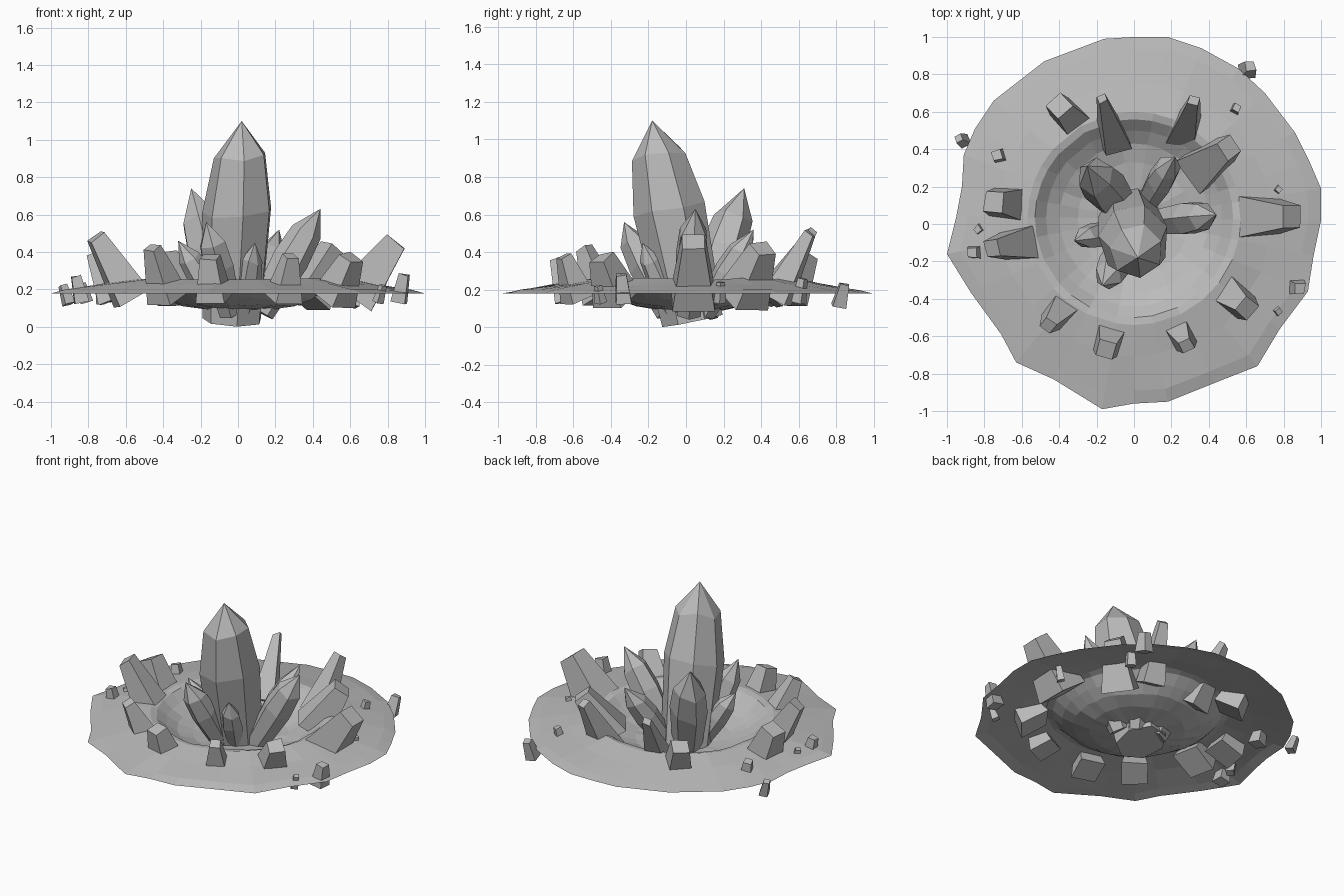
import bpy, bmesh, math, random
from mathutils import Vector

random.seed(4)

stone = bpy.data.materials.new("grey stone")
stone.diffuse_color = (0.5, 0.5, 0.5, 1)


def make_object(name, bm):
    mesh = bpy.data.meshes.new(name)
    bm.to_mesh(mesh)
    bm.free()
    mesh.materials.append(stone)
    obj = bpy.data.objects.new(name, mesh)
    bpy.context.collection.objects.link(obj)
    return obj


def shard(name, base, tip, profile, sides, turn=0.0, jitter=0.08, pointed=True):
    """Faceted crystal along base->tip; profile holds (fraction, radius) rings."""
    base, tip = Vector(base), Vector(tip)
    axis = tip - base
    u = axis.cross(Vector((0, 0, 1))).normalized()
    v = u.cross(axis).normalized()
    wobble = [1 + random.uniform(-jitter, jitter) for _ in range(sides)]
    bm = bmesh.new()
    rings = []
    for t, r in profile:
        ring = []
        for i in range(sides):
            a = turn + 2 * math.pi * i / sides
            slip = random.uniform(-0.03, 0.03) if 0 < t else 0
            p = base + axis * (t + slip) + (u * math.cos(a) + v * math.sin(a)) * r * wobble[i]
            ring.append(bm.verts.new(p))
        rings.append(ring)
    for lo, hi in zip(rings, rings[1:]):
        for i in range(sides):
            j = (i + 1) % sides
            bm.faces.new((lo[i], lo[j], hi[j], hi[i]))
    bm.faces.new(rings[0][::-1])
    if pointed:
        top = bm.verts.new(tip)
        for i in range(sides):
            bm.faces.new((rings[-1][i], rings[-1][(i + 1) % sides], top))
    else:
        bm.faces.new(rings[-1])
    bmesh.ops.recalc_face_normals(bm, faces=bm.faces)
    return make_object(name, bm)


# Crater sheet: ragged outer edge, raised crest and a sunken bowl
edge = [(0.18, 1.0), (0.36, 0.94), (0.56, 0.83), (0.70, 0.70), (0.86, 0.49),
        (0.94, 0.33), (1.0, 0.19), (1.0, 0.02), (0.96, -0.17), (0.93, -0.36),
        (0.78, -0.56), (0.66, -0.76), (0.43, -0.85), (0.18, -0.95), (0, -0.96),
        (-0.17, -0.99), (-0.43, -0.83), (-0.63, -0.74), (-0.71, -0.59),
        (-0.87, -0.37), (-1.0, -0.16), (-0.95, 0.04), (-0.92, 0.2),
        (-0.91, 0.37), (-0.85, 0.51), (-0.75, 0.66), (-0.48, 0.87),
        (-0.16, 0.99), (0.0, 1.0)]
edge.reverse()
# (blend from crest circle to edge, circle radius, height)
levels = [(1, 0.56, 0.178), (0.84, 0.56, 0.195), (0.4, 0.56, 0.228), (0, 0.57, 0.257),
          (0, 0.53, 0.25), (0, 0.47, 0.195), (0, 0.40, 0.15), (0, 0.30, 0.115),
          (0, 0.17, 0.095)]
bm = bmesh.new()
centre = Vector((0, 0.03, 0))
rings = []
for blend, radius, z in levels:
    ring = []
    for x, y in edge:
        outer = Vector((x, y, 0))
        inner = centre + (outer - centre).normalized() * radius
        p = inner.lerp(outer, blend)
        p.z = z + (random.uniform(-0.006, 0.006) if blend < 1 else 0)
        ring.append(bm.verts.new(p))
    rings.append(ring)
n = len(edge)
for a, b in zip(rings, rings[1:]):
    for i in range(n):
        j = (i + 1) % n
        bm.faces.new((a[i], a[j], b[j], b[i]))
pit = bm.verts.new((0, 0.03, 0.085))
for i in range(n):
    bm.faces.new((rings[-1][i], rings[-1][(i + 1) % n], pit))
make_object("crater", bm)

# Large central crystal
shard("main_crystal", (-0.03, 0.04, 0.036), (0.02, -0.18, 1.10),
      [(0, 0.165), (0.56, 0.195), (0.82, 0.145)], 7, 0.3, 0.05)

# Smaller crystals fanning out around it: tip, radius
inner_crystals = [((-0.25, 0.31, 0.74), 0.12), ((0.22, 0.36, 0.52), 0.08),
                  ((0.44, 0.05, 0.63), 0.095), ((-0.32, -0.09, 0.46), 0.07),
                  ((-0.17, -0.33, 0.56), 0.09), ((0.09, -0.23, 0.45), 0.065)]
for k, (tip, r) in enumerate(inner_crystals, 1):
    shard(f"inner_crystal_{k}", (tip[0] * 0.28, tip[1] * 0.28, 0.075), tip,
          [(0, r * 0.75), (0.5, r), (0.76, r * 0.85)], 6, 0.2 * k)

# Blunt rocks pushed up along the crest: base xy, top xyz, half widths
rim_rocks = [((0.62, 0.04), (0.84, 0.04, 0.45), 0.115, 0.06),
             ((0.36, 0.30), (0.51, 0.41, 0.42), 0.11, 0.055),
             ((0.27, 0.48), (0.32, 0.66, 0.50), 0.08, 0.03),
             ((-0.10, 0.44), (-0.17, 0.67, 0.51), 0.08, 0.025),
             ((-0.32, 0.54), (-0.40, 0.63, 0.38), 0.085, 0.055),
             ((-0.65, 0.11), (-0.75, 0.12, 0.40), 0.09, 0.055),
             ((-0.57, -0.10), (-0.76, -0.13, 0.48), 0.095, 0.045),
             ((-0.38, -0.44), (-0.46, -0.54, 0.42), 0.085, 0.035),
             ((-0.13, -0.60), (-0.15, -0.67, 0.37), 0.08, 0.045),
             ((0.24, -0.57), (0.28, -0.65, 0.38), 0.08, 0.035),
             ((0.50, -0.37), (0.60, -0.45, 0.37), 0.095, 0.05)]
for k, ((x, y), top, w0, w1) in enumerate(rim_rocks, 1):
    shard(f"rim_rock_{k}", (x, y, 0.15), top, [(0, w0 * 1.35), (1, w1 * 1.35)],
          4, math.pi / 4, 0.1, False)

# Scattered debris: x, y, half width, bottom and top heights
debris = [(0.61, 0.83, 0.042, 0.11, 0.23), (0.54, 0.61, 0.03, 0.13, 0.26),
          (-0.92, 0.45, 0.03, 0.12, 0.22), (-0.72, 0.36, 0.04, 0.13, 0.27),
          (-0.85, -0.15, 0.045, 0.13, 0.27), (-0.82, -0.03, 0.03, 0.13, 0.23),
          (0.76, 0.18, 0.025, 0.13, 0.24), (0.87, -0.34, 0.045, 0.13, 0.28),
          (0.76, -0.46, 0.028, 0.13, 0.22)]
for k, (x, y, w, z0, z1) in enumerate(debris, 1):
    shard(f"debris_{k}", (x * 0.985, y * 0.985, z0), (x * 1.02, y * 1.02, z1),
          [(0, w * 1.3), (1, w * 0.85)], 4, random.uniform(0, 1.5), 0.15, False)
